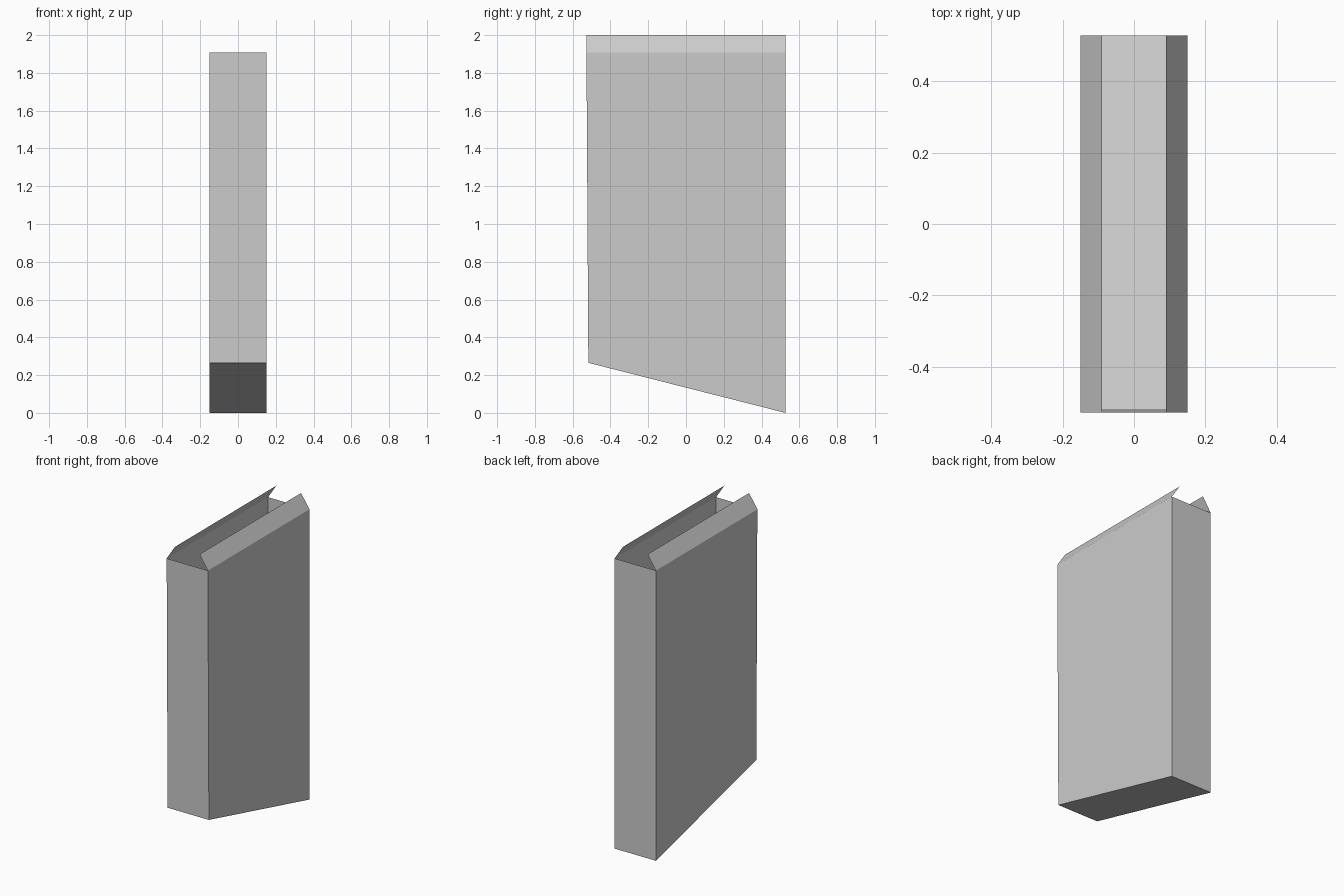
import bpy, bmesh

if "Cube" in bpy.data.objects:
    bpy.data.objects.remove(bpy.data.objects["Cube"])

W, LIP_X = 0.15, 0.09           # half width, half gap between the lips
RIM, TOP = 1.908, 2.0
FRONT_TOP, FRONT_LOW, BACK = -0.527, -0.517, 0.527


def finish(bm, name):
    bmesh.ops.recalc_face_normals(bm, faces=bm.faces)
    mesh = bpy.data.meshes.new(name)
    bm.to_mesh(mesh)
    bm.free()
    obj = bpy.data.objects.new(name, mesh)
    bpy.context.collection.objects.link(obj)
    return obj


# Thin-sheet case: side profile extruded across the width, open at the top
profile = [(FRONT_TOP, RIM), (FRONT_LOW, 0.265), (BACK, 0.0), (BACK, RIM)]
bm = bmesh.new()
side = bm.faces.new([bm.verts.new((-W, y, z)) for y, z in profile])
ext = bmesh.ops.extrude_face_region(bm, geom=[side], use_keep_orig=True)
new_verts = [g for g in ext["geom"] if isinstance(g, bmesh.types.BMVert)]
bmesh.ops.translate(bm, verts=new_verts, vec=(2 * W, 0, 0))
bmesh.ops.recalc_face_normals(bm, faces=bm.faces)
lid = [f for f in bm.faces if all(abs(v.co.z - RIM) < 1e-4 for v in f.verts)]
bmesh.ops.delete(bm, geom=lid, context="FACES_ONLY")

# Folded lips along both long rim edges
for s in (-1, 1):
    rim = [v for v in bm.verts if abs(v.co.z - RIM) < 1e-4 and v.co.x * s > 0]
    a, b = sorted(rim, key=lambda v: v.co.y)
    c = bm.verts.new((s * LIP_X, b.co.y, TOP))
    d = bm.verts.new((s * LIP_X, a.co.y, TOP))
    bm.faces.new((a, b, c, d))

finish(bm, "open_case_with_lips")
